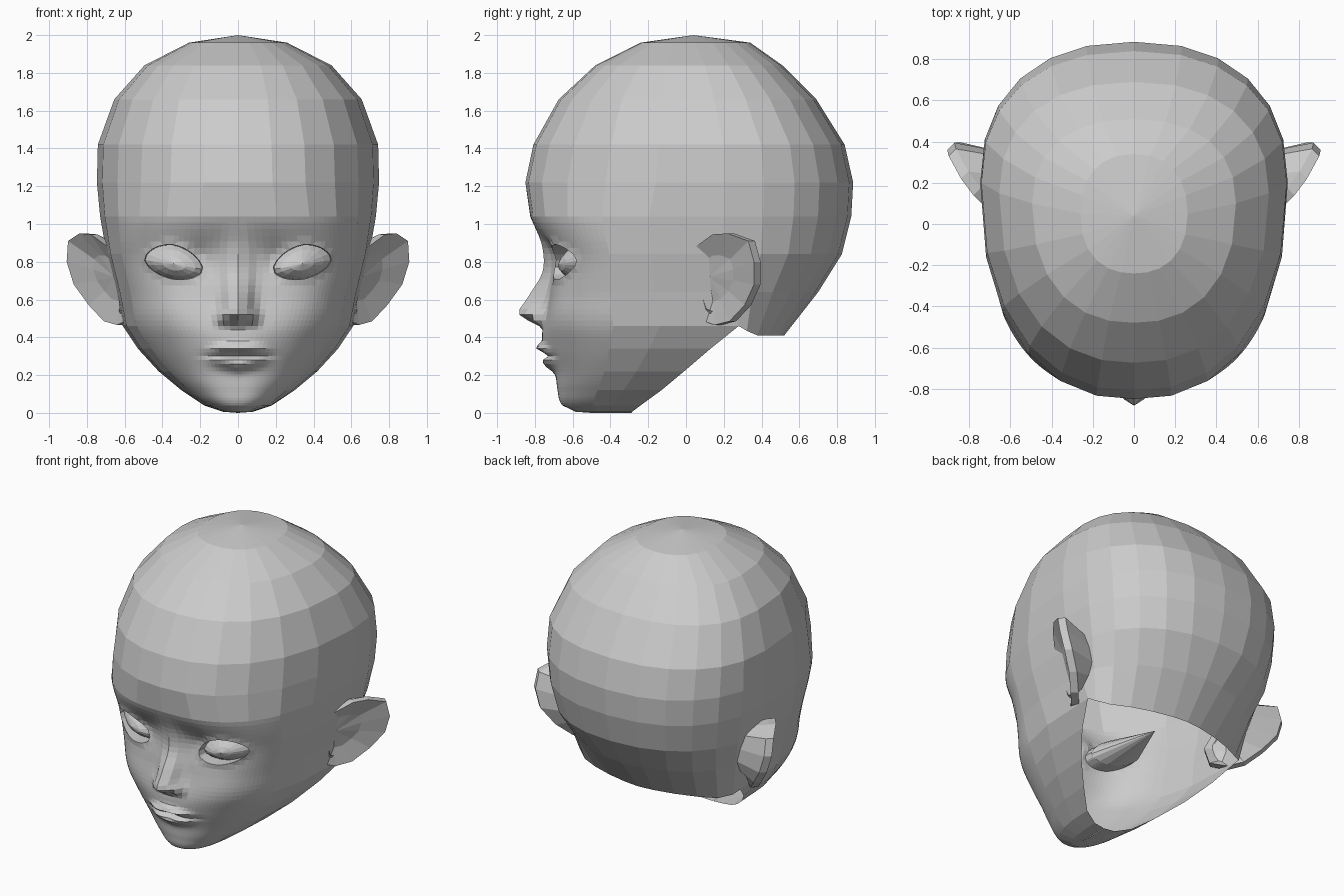
import bpy, bmesh, math
from mathutils import Vector

if "Cube" in bpy.data.objects:
    bpy.data.objects.remove(bpy.data.objects["Cube"])

# Head levels: z, half width, front y, widest y, back y
LEVELS = [(0, .002, -.5, -.29, -.28), (.006, .08, -.585, -.285, -.27),
          (.04, .18, -.655, -.24, -.2), (.12, .30, -.682, -.13, 0),
          (.22, .42, -.695, -.01, .1), (.34, .53, -.725, .13, .3), (.46, .61, -.745, .28, .52),
          (.64, .645, -.72, .25, .70), (.84, .695, -.715, .22, .825), (1.04, .73, -.825, .2, .875),
          (1.22, .747, -.852, .2, .885), (1.42, .742, -.81, .2, .84), (1.66, .655, -.675, .15, .69),
          (1.84, .495, -.48, .1, .51), (1.96, .26, -.24, .05, .34), (2.0, .0001, .04, .04, .04)]
# Nose ridge: z, height above the face
NOSE = [(0, 0), (.44, 0), (.47, .04), (.495, .10), (.53, .15), (.56, .14), (.62, .11),
        (.73, .055), (.85, .038), (.93, .015), (1.02, 0), (2, 0)]
# Fullness of the face: z, roundness exponent
FULL = [(0, 2.4), (.3, 2.5), (.55, 2.85), (.85, 2.95), (1.0, 2.65), (1.2, 2.3), (2, 2.3)]
N = 2.3


def smooth_table(table, z):
    """Read a table at height z along a smooth curve."""
    k = 0
    while k < len(table) - 2 and z > table[k + 1][0]:
        k += 1
    a, b = table[k], table[k + 1]
    p, q = table[max(k - 1, 0)], table[min(k + 2, len(table) - 1)]
    h = b[0] - a[0]
    t = (z - a[0]) / h
    out = []
    for i in range(1, len(a)):
        m0 = (b[i] - p[i]) / (b[0] - p[0]) * h
        m1 = (q[i] - a[i]) / (q[0] - a[0]) * h
        out.append(a[i] * (2 * t**3 - 3 * t**2 + 1) + m0 * (t**3 - 2 * t**2 + t)
                   + b[i] * (3 * t**2 - 2 * t**3) + m1 * (t**3 - t**2))
    return out


def bump(x, z, cx, cz, sx, sz):
    return math.exp(-((x - cx) / sx) ** 2 - ((z - cz) / sz) ** 2)


def features(x, z):
    """How far nose, lips, cheeks and brows stand out from the face."""
    x = abs(x)
    out = smooth_table(NOSE, z)[0] * math.exp(-(x / .072) ** 2.4)
    lip = math.exp(-(x / .14) ** 4)
    out += .045 * bump(x, z, .08, .505, .032, .035)
    out -= .04 * bump(x, z, .04, .48, .022, .014)
    out += .03 * bump(x, z, 0, .36, .18, .10)
    out += .045 * lip * bump(0, z, 0, .345 - .1 * x, 1, .024)
    out += .045 * lip * bump(0, z, 0, .258 + .2 * x, 1, .036)
    out -= .035 * math.exp(-(x / .17) ** 4) * bump(0, z, 0, .307, 1, .014)
    out += .01 * bump(x, z, .38, .55, .15, .12)
    out -= .02 * bump(x, z, .2, .82, .06, .09)
    return out


def front_y(x, z):
    w, yf, yc, yb = smooth_table(LEVELS, z)
    n = smooth_table(FULL, z)[0]
    return yc - (yc - yf) * max(0, 1 - (abs(x) / w) ** n) ** (1 / n) - features(x, z)


def head_point(angle, z):
    w, yf, yc, yb = smooth_table(LEVELS, z)
    # columns crowd towards the middle of the face
    t = abs(angle) / (math.pi / 2)
    if t < 1:
        angle = math.copysign(t ** 1.15 * math.pi / 2, angle)
    s, c = math.sin(angle), math.cos(angle)
    if c >= -1e-5:
        x = math.copysign(w * abs(s) ** (2 / smooth_table(FULL, z)[0]), s)
        return Vector((x, front_y(x, z), z))
    # the skull gets rounder towards the nape, which dips below the ears
    n = N - .75 * min(1, max(0, (.9 - z) / .4))
    x = math.copysign(w * abs(s) ** (2 / n), s)
    drop = .05 * min(1, -2 * c) * max(0, 1 - abs(z - .46) / .17)
    return Vector((x, yc + (yb - yc) * (-c) ** (2 / n), z - drop))


def eye_coords(co):
    u = (abs(co.x) - .34) / .155
    d = co.z - (.785 + .025 * u)
    w = d / (.105 if d > 0 else .078)
    return u, w, (abs(u) ** 1.75 + abs(w) ** 1.75) ** (1 / 1.75)


def eye_point(u, w):
    return .34 + .155 * u, .785 + .025 * u + w * (.105 if w > 0 else .078)


def finish(bm, name):
    bmesh.ops.recalc_face_normals(bm, faces=bm.faces[:])
    me = bpy.data.meshes.new(name)
    bm.to_mesh(me)
    bm.free()
    ob = bpy.data.objects.new(name, me)
    bpy.context.collection.objects.link(ob)
    return ob


def bridge(bm, a, b):
    for i in range(len(a)):
        k = (i + 1) % len(a)
        bm.faces.new((a[i], b[i], b[k], a[k]))


def fan(bm, tip, ring):
    for i in range(len(ring)):
        bm.faces.new((tip, ring[i], ring[(i + 1) % len(ring)]))


# Head: unrolled coarse grid, refined over the face, then wrapped; neck left open
bm = bmesh.new()
cols = [math.radians(a) for a in range(-180, 181, 15)]
rows = [[bm.verts.new((a, lv[0], 0)) for a in cols] for lv in LEVELS]
for j in range(len(rows) - 1):
    for i in range(len(cols) - 1):
        if LEVELS[j][0] > .45 or abs(cols[i] + cols[i + 1]) / 2 < math.pi / 2:
            bm.faces.new((rows[j][i], rows[j][i + 1], rows[j + 1][i + 1], rows[j + 1][i]))
loose = [v for v in bm.verts if not v.link_faces]
bmesh.ops.delete(bm, geom=loose, context='VERTS')
limit = math.radians(61)
face_edges = [e for e in bm.edges
              if all(abs(v.co.x) < limit and .03 < v.co.y < 1.05 for v in e.verts)]
bmesh.ops.subdivide_edges(bm, edges=face_edges, cuts=5, use_grid_fill=True)
for v in bm.verts:
    v.co = head_point(v.co.x, v.co.y)
bmesh.ops.remove_doubles(bm, verts=bm.verts[:], dist=.0006)

# Eye openings with lids turned inward
hole = [f for f in bm.faces
        if f.calc_center_median().y < -.3 and eye_coords(f.calc_center_median())[2] < 1]
bmesh.ops.delete(bm, geom=hole, context='FACES')
rim = [e for e in bm.edges if e.is_boundary
       and all(v.co.y < -.3 and v.co.z > .6 and eye_coords(v.co)[2] < 1.8 for v in e.verts)]
for v in {v for e in rim for v in e.verts}:
    u, w, r = eye_coords(v.co)
    x, z = eye_point(u / r, w / r)
    v.co = (math.copysign(x, v.co.x), front_y(x, z) - .008, z)
lid = bmesh.ops.extrude_edge_only(bm, edges=rim)
for v in lid['geom']:
    if isinstance(v, bmesh.types.BMVert):
        u, w, r = eye_coords(v.co)
        x, z = eye_point(u * .97, w * .97)
        v.co = (math.copysign(x, v.co.x), -.58 + .05 * u, z)
finish(bm, "head")

# Ear rim, from the top front around to the lobe
RIM = [(.69, .05, .88), (.78, .14, .945), (.84, .22, .95), (.90, .33, .91), (.907, .36, .80),
       (.87, .36, .68), (.79, .31, .57), (.71, .23, .485), (.64, .15, .465), (.57, .06, .50),
       (.56, .02, .62)]
for side, name in ((1, "right"), (-1, "left")):
    # Ear: hollow front, thick rim, back running into the head
    bm = bmesh.new()
    well = Vector((.655, .12, .72))
    loops = []
    for kind in range(4):
        ring = []
        for p in RIM:
            p = Vector(p)
            if kind == 0:
                p = p.lerp(well, .5) + Vector((-.015, .01, 0))
            elif kind == 2:
                p += Vector((-.035, .035, 0))
            elif kind == 3:
                p = Vector((.63, p.y * .8 + .06, p.z * .75 + .175))
            ring.append(bm.verts.new((p.x * side, p.y, p.z)))
        loops.append(ring)
    fan(bm, bm.verts.new((well.x * side, well.y, well.z)), loops[0])
    for a, b in zip(loops, loops[1:]):
        bridge(bm, a, b)
    finish(bm, name + "_ear")

    # Eyeball: almond dome in front, tapering to a point behind
    bm = bmesh.new()
    loops = []
    for r in (1.0, .75, .4):
        ring = []
        for k in range(16):
            a = k * math.pi / 8
            u = math.copysign(r * abs(math.cos(a)) ** 1.14, math.cos(a))
            w = math.copysign(r * abs(math.sin(a)) ** 1.14, math.sin(a))
            x, z = eye_point(u, w)
            ring.append(bm.verts.new((x * side, -.585 + .05 * u - .085 * (1 - r * r), z)))
        loops.append(ring)
    for a, b in zip(loops, loops[1:]):
        bridge(bm, a, b)
    fan(bm, bm.verts.new((.34 * side, -.675, .79)), loops[-1])
    fan(bm, bm.verts.new((.34 * side, -.2, .79)), loops[0])
    finish(bm, name + "_eyeball")
